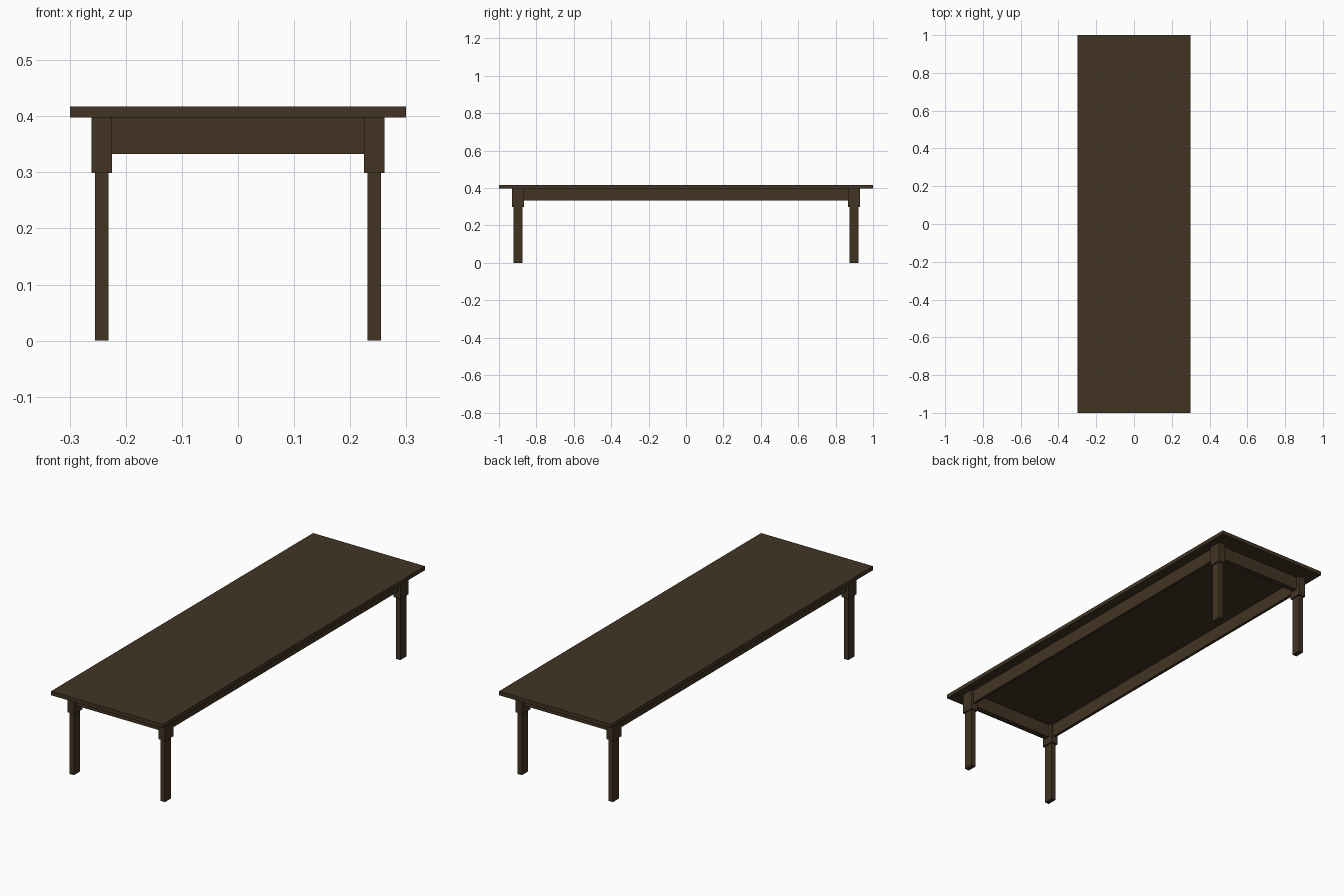
import bpy

cube = bpy.data.objects.get("Cube")
if cube:
    bpy.data.objects.remove(cube, do_unlink=True)

# Dark wood
wood = bpy.data.materials.new("dark_wood")
wood.use_nodes = True
color = (0.054, 0.034, 0.017, 1)
wood.diffuse_color = color
wood.node_tree.nodes["Principled BSDF"].inputs["Base Color"].default_value = color


def box(name, center, size):
    bpy.ops.mesh.primitive_cube_add(size=1, location=center)
    ob = bpy.context.object
    ob.name = name
    ob.scale = size
    bpy.ops.object.transform_apply(location=False, rotation=False, scale=True)
    ob.data.materials.append(wood)
    return ob


LEG_X, LEG_Y = 0.243, 0.898
TOP_Z, APRON_Z, BLOCK_Z, HEIGHT = 0.398, 0.333, 0.299, 0.417

# Table top
box("table_top", (0, 0, (TOP_Z + HEIGHT) / 2), (0.598, 2, HEIGHT - TOP_Z))

# Legs with wider corner blocks
for sy, end in ((-1, "front"), (1, "back")):
    for sx, side in ((-1, "right"), (1, "left")):
        x, y = sx * LEG_X, sy * LEG_Y
        box(f"{end}_{side}_leg", (x, y, BLOCK_Z / 2), (0.024, 0.048, BLOCK_Z))
        box(f"{end}_{side}_block", (x, y, (BLOCK_Z + TOP_Z) / 2),
            (0.037, 0.062, TOP_Z - BLOCK_Z))

# Aprons running between the corner blocks
mid, tall = (APRON_Z + TOP_Z) / 2, TOP_Z - APRON_Z
for sy, end in ((-1, "front"), (1, "back")):
    box(f"{end}_apron", (0, sy * LEG_Y, mid), (2 * LEG_X - 0.037, 0.026, tall))
for sx, side in ((-1, "right"), (1, "left")):
    box(f"{side}_apron", (sx * LEG_X, 0, mid), (0.014, 2 * LEG_Y - 0.062, tall))
